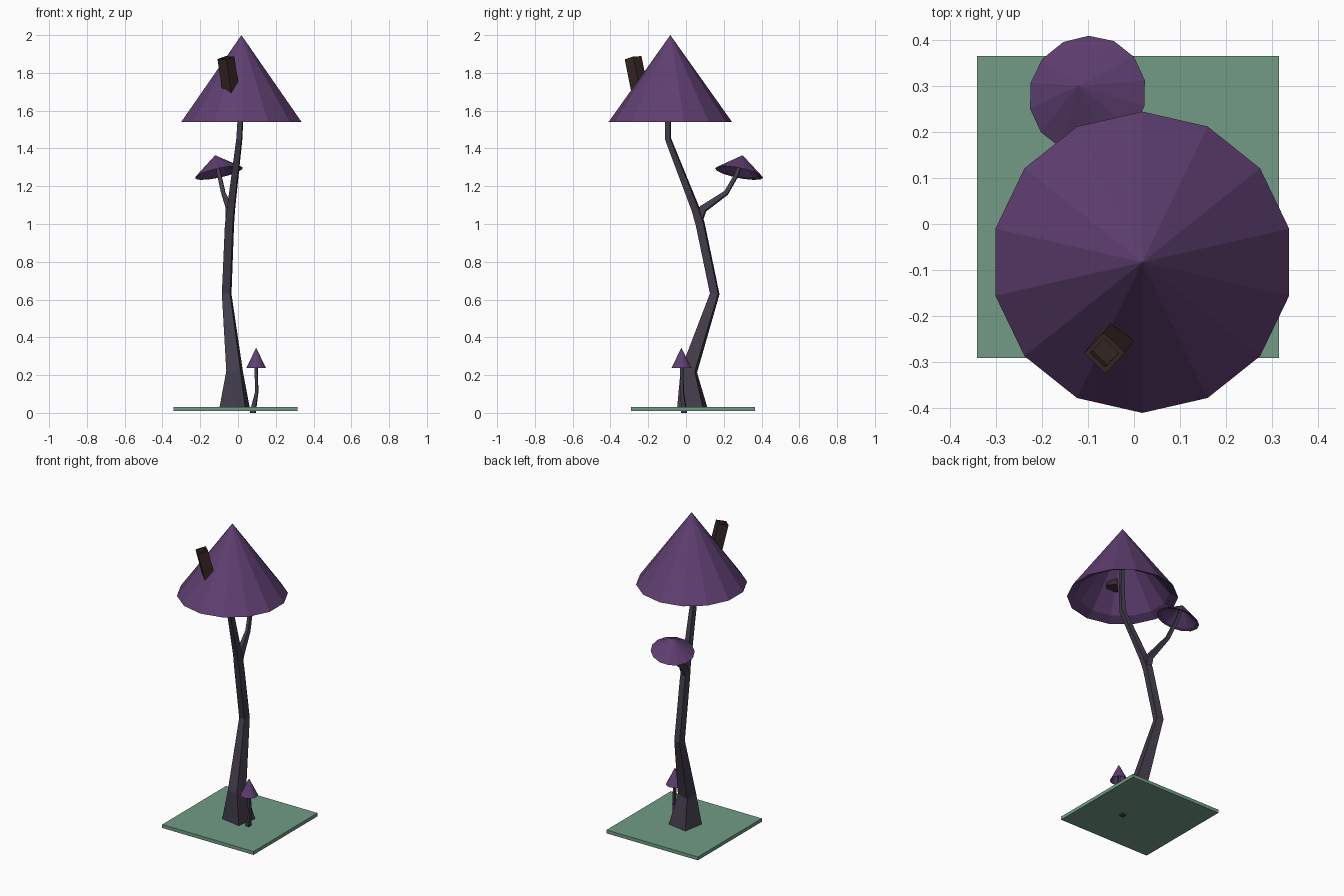
import bpy, bmesh, math
from mathutils import Vector, Matrix

if "Cube" in bpy.data.objects:
    bpy.data.objects.remove(bpy.data.objects["Cube"])

UP = Vector((0, 0, 1))


def material(name, rgb):
    m = bpy.data.materials.new(name)
    m.diffuse_color = (*rgb, 1)
    m.use_nodes = True
    m.node_tree.nodes["Principled BSDF"].inputs["Base Color"].default_value = m.diffuse_color
    return m


PURPLE = material("cap_purple", (0.115, 0.05, 0.165))
BARK = material("dark_bark", (0.055, 0.045, 0.07))
BRICK = material("dark_brown", (0.04, 0.022, 0.02))
GRASS = material("grass_green", (0.17, 0.33, 0.24))


def finish(name, bm, mat):
    bmesh.ops.recalc_face_normals(bm, faces=bm.faces)
    me = bpy.data.meshes.new(name)
    bm.to_mesh(me)
    bm.free()
    me.materials.append(mat)
    ob = bpy.data.objects.new(name, me)
    bpy.context.collection.objects.link(ob)
    return ob


def bridge(bm, a, b):
    n = len(a)
    for i in range(n):
        bm.faces.new((a[i], a[(i + 1) % n], b[(i + 1) % n], b[i]))


def tube(name, points, twist=-10):
    """Square-section stem through (x, y, z, half_width) points, mitred at bends."""
    bm = bmesh.new()
    pos = [Vector(p[:3]) for p in points]
    rings = []
    for i, p in enumerate(points):
        t = Vector()
        if i > 0:
            t += (pos[i] - pos[i - 1]).normalized()
        if i < len(pos) - 1:
            t += (pos[i + 1] - pos[i]).normalized()
        rot = UP.rotation_difference(t.normalized()) if i else UP.rotation_difference(UP)
        ring = []
        for k in range(4):
            a = math.radians(45 + 90 * k + twist)
            r = p[3] * math.sqrt(2)
            ring.append(bm.verts.new(pos[i] + rot @ Vector((r * math.cos(a), r * math.sin(a), 0))))
        rings.append(ring)
    for a, b in zip(rings, rings[1:]):
        bridge(bm, a, b)
    bm.faces.new(rings[0])
    bm.faces.new(rings[-1])
    return finish(name, bm, BARK)


def cap(name, center, radius, height, normal=UP, sides=14):
    """Hollow cone: outer skin, sloped lip and inner cone."""
    bm = bmesh.new()
    rot = UP.rotation_difference(Vector(normal).normalized())
    c = Vector(center)

    def put(x, y, z):
        return bm.verts.new(c + rot @ Vector((x, y, z)))

    def ring(r, z):
        angs = [math.pi / 2 + math.tau * i / sides for i in range(sides)]
        return [put(r * math.cos(a), r * math.sin(a), z) for a in angs]

    outer, inner = ring(radius, 0), ring(radius * 0.84, height * 0.06)
    bridge(bm, outer, inner)
    for loop, z in ((outer, height), (inner, height * 0.84)):
        tip = put(0, 0, z)
        for i in range(sides):
            bm.faces.new((loop[i], loop[(i + 1) % sides], tip))
    return finish(name, bm, PURPLE)


# Ground slab
bm = bmesh.new()
bmesh.ops.create_cube(bm, size=1, matrix=Matrix.Translation((-0.013, 0.037, 0.02))
                      @ Matrix.Diagonal((0.655, 0.655, 0.022, 1)))
finish("ground_slab", bm, GRASS)

# Stems
tube("trunk", [(-0.018, 0.035, 0.01, 0.072), (-0.018, 0.015, 0.22, 0.038),
               (-0.06, 0.152, 0.63, 0.022), (-0.045, 0.075, 1.0, 0.021),
               (-0.037, 0.05, 1.08, 0.019), (0.007, -0.095, 1.45, 0.014),
               (0.013, -0.095, 1.56, 0.013), (0.018, -0.087, 1.9, 0.007)])
tube("side_branch", [(-0.046, 0.07, 1.02, 0.018), (-0.045, 0.09, 1.08, 0.018),
                     (-0.078, 0.213, 1.165, 0.011), (-0.098, 0.265, 1.255, 0.010),
                     (-0.112, 0.293, 1.33, 0.007)])
tube("small_stem", [(0.078, -0.01, 0.0, 0.014), (0.099, -0.02, 0.11, 0.008),
                    (0.095, -0.024, 0.3, 0.007)])

# Mushroom caps
cap("main_cap", (0.018, -0.083, 1.54), 0.327, 0.46)
cap("side_cap", (-0.101, 0.281, 1.27), 0.13, 0.098, (-0.215, 0.2, 1))
cap("small_cap", (0.096, -0.024, 0.238), 0.053, 0.107)

# Chimney with a sunken flue
axis = Vector((-0.15, -0.2, 1)).normalized()
rot = (UP.rotation_difference(axis).to_matrix().to_4x4()
       @ Matrix.Rotation(math.radians(47), 4, 'Z'))
bm = bmesh.new()
bmesh.ops.create_cube(bm, size=1, matrix=Matrix.Translation((0, 0, -0.1))
                      @ Matrix.Diagonal((0.064, 0.064, 0.2, 1)))
bm.faces.ensure_lookup_table()
top = max(bm.faces, key=lambda f: f.calc_center_median().z)
bmesh.ops.inset_individual(bm, faces=[top], thickness=0.014)
flue = bmesh.ops.extrude_discrete_faces(bm, faces=[top])["faces"][0]
bmesh.ops.translate(bm, verts=flue.verts, vec=(0, 0, -0.03))
bm.transform(Matrix.Translation((-0.064, -0.28, 1.88)) @ rot)
finish("chimney", bm, BRICK)
